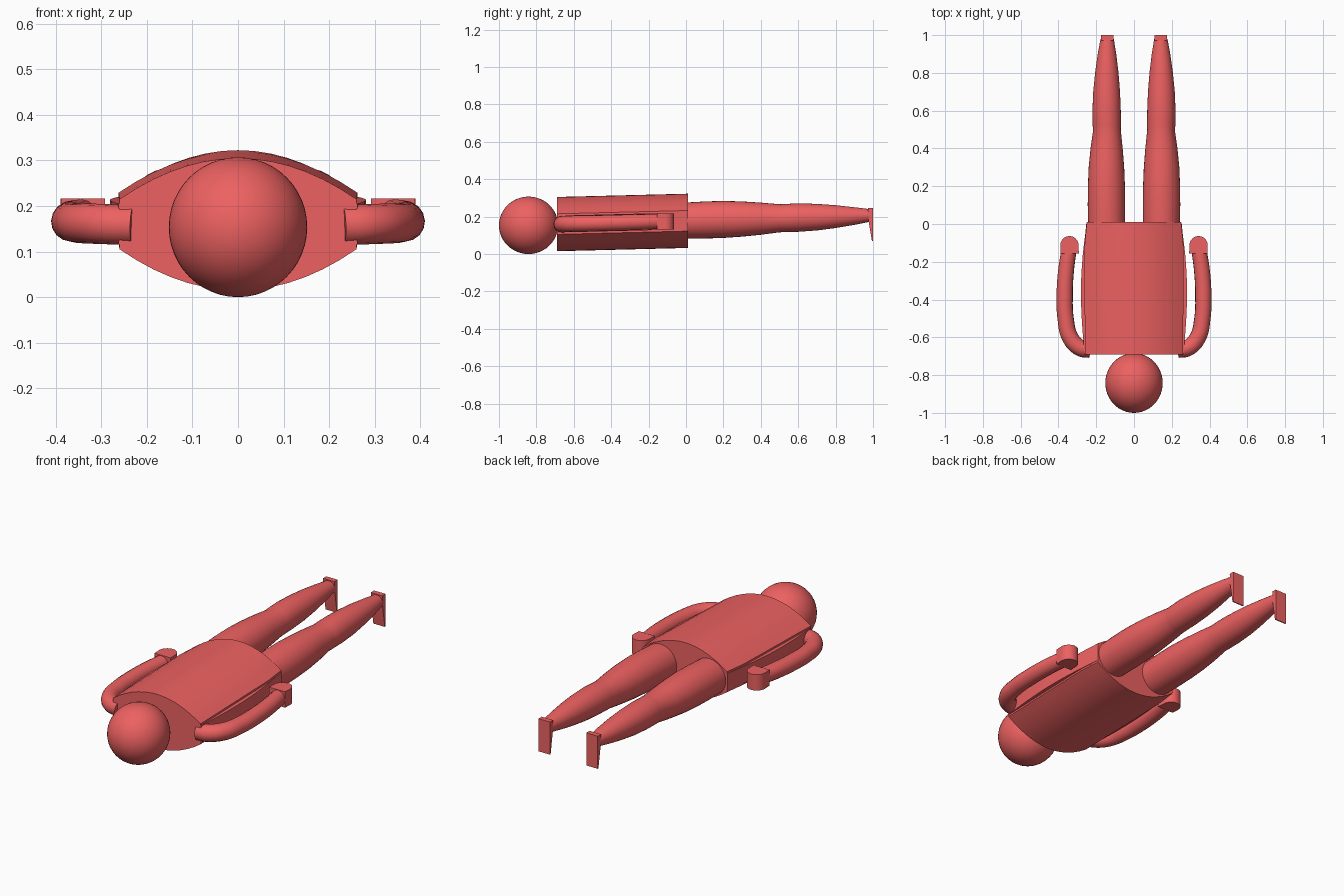
import bpy, bmesh, math

if "Cube" in bpy.data.objects:
    bpy.data.objects.remove(bpy.data.objects["Cube"])

mat = bpy.data.materials.new("body_red")
mat.diffuse_color = (0.85, 0.12, 0.12, 1)
mat.use_nodes = True
mat.node_tree.nodes["Principled BSDF"].inputs["Base Color"].default_value = mat.diffuse_color


def finish(ob, angle=35):
    ob.data.materials.append(mat)
    bpy.ops.object.select_all(action='DESELECT')
    ob.select_set(True)
    bpy.context.view_layer.objects.active = ob
    bpy.ops.object.shade_smooth_by_angle(angle=math.radians(angle))


def loft(name, rings):
    bm = bmesh.new()
    loops = [[bm.verts.new(p) for p in ring] for ring in rings]
    n = len(loops[0])
    for a, b in zip(loops, loops[1:]):
        for i in range(n):
            bm.faces.new((a[i], a[(i + 1) % n], b[(i + 1) % n], b[i]))
    bm.faces.new(loops[0])
    bm.faces.new(loops[-1])
    bmesh.ops.recalc_face_normals(bm, faces=bm.faces)
    me = bpy.data.meshes.new(name)
    bm.to_mesh(me)
    bm.free()
    ob = bpy.data.objects.new(name, me)
    bpy.context.collection.objects.link(ob)
    finish(ob)
    return ob


def ellipse(x, y, z, rx, rz, n=32):
    return [(x + rx * math.cos(2 * math.pi * i / n), y,
             z + rz * math.sin(2 * math.pi * i / n)) for i in range(n)]


def spine(y):
    return 0.16 + 0.0175 * (y + 0.69) / 0.70


# head
bpy.ops.mesh.primitive_uv_sphere_add(segments=48, ring_count=24, radius=1,
                                     location=(0, -0.842, 0.1535))
head = bpy.context.object
head.name = "head"
head.scale = (0.152, 0.158, 0.1535)
finish(head)


# torso: lens section with flat sides
def lens(y, hw, n=14):
    xs = [-1 + 2 * i / n for i in range(n + 1)]
    h = [0.145 - 0.09 * x * x for x in xs]
    c = spine(y)
    return ([(x * hw, y, c + d) for x, d in zip(xs, h)] +
            [(x * hw, y, c - d) for x, d in zip(reversed(xs), reversed(h))])


loft("torso", [lens(-0.69, 0.26), lens(-0.12, 0.262), lens(0.01, 0.25)])

# bulging flanks along the torso sides
rings = []
for i in range(13):
    t = i / 12
    y = -0.688 + 0.696 * t
    w = 0.262 + 0.019 * math.sin(math.pi * min(1, t * 1.05)) - 0.01 * t ** 5
    c = spine(y)
    rings.append([(-w, y, c - 0.045), (w, y, c - 0.045),
                  (w, y, c + 0.045), (-w, y, c + 0.045)])
loft("flanks", rings)

# leg stations: y, x, z, radius x, radius z
LEG = [(-0.02, 0.145, 0.178, 0.097, 0.096), (0.1, 0.146, 0.182, 0.099, 0.099),
       (0.2, 0.146, 0.185, 0.098, 0.099), (0.3, 0.146, 0.187, 0.094, 0.094),
       (0.4, 0.145, 0.189, 0.085, 0.086), (0.5, 0.143, 0.191, 0.073, 0.075),
       (0.52, 0.144, 0.192, 0.075, 0.075), (0.6, 0.145, 0.195, 0.075, 0.076),
       (0.7, 0.145, 0.197, 0.071, 0.071), (0.8, 0.144, 0.2, 0.062, 0.061),
       (0.9, 0.143, 0.203, 0.049, 0.047), (0.98, 0.142, 0.206, 0.035, 0.034)]
# arm stations: x, y, z, radius
ARM = [(0.23, -0.665, 0.158, 0.044), (0.285, -0.656, 0.16, 0.044),
       (0.338, -0.6, 0.162, 0.044), (0.362, -0.5, 0.164, 0.043),
       (0.367, -0.38, 0.167, 0.043), (0.36, -0.25, 0.171, 0.042),
       (0.343, -0.13, 0.175, 0.040)]

for s, side in ((-1, "left"), (1, "right")):
    # leg
    loft(side + "_leg", [ellipse(s * x, y, z, rx, rz) for y, x, z, rx, rz in LEG])
    # wedge foot
    foot = [(0.972, 0.245), (1.0, 0.245), (1.0, 0.07), (0.994, 0.07), (0.974, 0.19)]
    loft(side + "_foot", [[(s * x, y, z) for y, z in foot] for x in (0.108, 0.176)])
    # bent arm tube
    cu = bpy.data.curves.new(side + "_arm", 'CURVE')
    cu.dimensions = '3D'
    cu.bevel_depth = 1
    cu.bevel_resolution = 6
    cu.resolution_u = 6
    cu.use_fill_caps = True
    sp = cu.splines.new('BEZIER')
    sp.bezier_points.add(len(ARM) - 1)
    for p, (x, y, z, r) in zip(sp.bezier_points, ARM):
        p.co = (s * x, y, z)
        p.radius = r
        p.handle_left_type = p.handle_right_type = 'AUTO'
    arm = bpy.data.objects.new(side + "_arm", cu)
    bpy.context.collection.objects.link(arm)
    bpy.ops.object.select_all(action='DESELECT')
    arm.select_set(True)
    bpy.context.view_layer.objects.active = arm
    bpy.ops.object.convert(target='MESH')
    finish(bpy.context.object)
    # hand: rounded block
    hand = [(0.292, -0.155)]
    hand += [(0.342 - 0.048 * math.cos(math.pi * i / 16),
              -0.112 + 0.048 * math.sin(math.pi * i / 16)) for i in range(17)]
    hand += [(0.388, -0.155)]
    loft(side + "_hand", [[(s * x, y, z) for x, y in hand] for z in (0.132, 0.217)])
